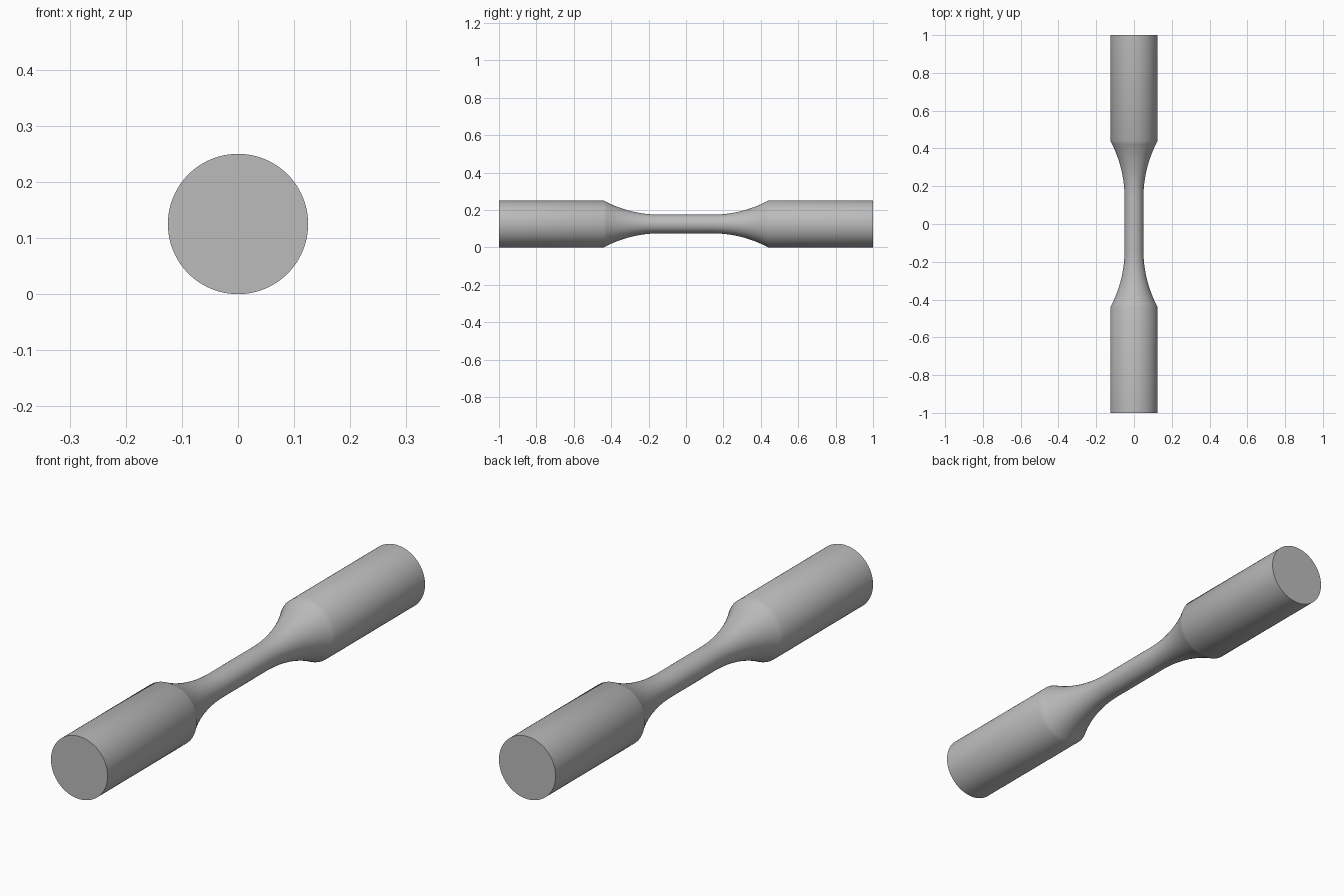
import bpy
import bmesh
import math
from mathutils import Matrix, Vector

cube = bpy.data.objects.get("Cube")
if cube:
    bpy.data.objects.remove(cube, do_unlink=True)

GRIP_R, GAUGE_R = 0.125, 0.05
HALF_LENGTH, GRIP_START, GAUGE_END = 1.0, 0.44, 0.14
SIDES, ARC_STEPS = 96, 16

# Plain grey metal
metal = bpy.data.materials.new("grey_metal")
metal.use_nodes = True
grey = (0.5, 0.5, 0.5, 1)
metal.diffuse_color = grey
metal.node_tree.nodes["Principled BSDF"].inputs["Base Color"].default_value = grey

# Half profile: fillet arc tangent to the thin gauge section, then the grip
run, rise = GRIP_START - GAUGE_END, GRIP_R - GAUGE_R
fillet_r = (run ** 2 + rise ** 2) / (2 * rise)
sweep = math.asin(run / fillet_r)
half = []
for i in range(ARC_STEPS + 1):
    a = sweep * i / ARC_STEPS
    half.append((GAUGE_END + fillet_r * math.sin(a),
                 GAUGE_R + fillet_r * (1 - math.cos(a))))
half.append((HALF_LENGTH, GRIP_R))
profile = [(-y, r) for y, r in reversed(half)] + half

# Revolve the mirrored profile around the long axis
bm = bmesh.new()
verts = [bm.verts.new((r, y, 0)) for y, r in profile]
edges = [bm.edges.new(pair) for pair in zip(verts, verts[1:])]
bmesh.ops.spin(bm, geom=verts + edges, cent=Vector(), axis=(0, 1, 0),
               angle=math.tau, steps=SIDES, use_merge=True)
bmesh.ops.remove_doubles(bm, verts=bm.verts, dist=0.0001)

# Flat end caps
bmesh.ops.holes_fill(bm, edges=[e for e in bm.edges if e.is_boundary], sides=0)
bmesh.ops.recalc_face_normals(bm, faces=bm.faces)
bmesh.ops.transform(bm, matrix=Matrix.Translation((0, 0, GRIP_R)), verts=bm.verts)

mesh = bpy.data.meshes.new("tapered_bar")
bm.to_mesh(mesh)
bm.free()
mesh.materials.append(metal)
bar = bpy.data.objects.new("tapered_bar", mesh)
bpy.context.collection.objects.link(bar)

# Smooth sides with sharp cap rims
bpy.ops.object.select_all(action='DESELECT')
bar.select_set(True)
bpy.context.view_layer.objects.active = bar
bpy.ops.object.shade_smooth_by_angle(angle=math.radians(35))
